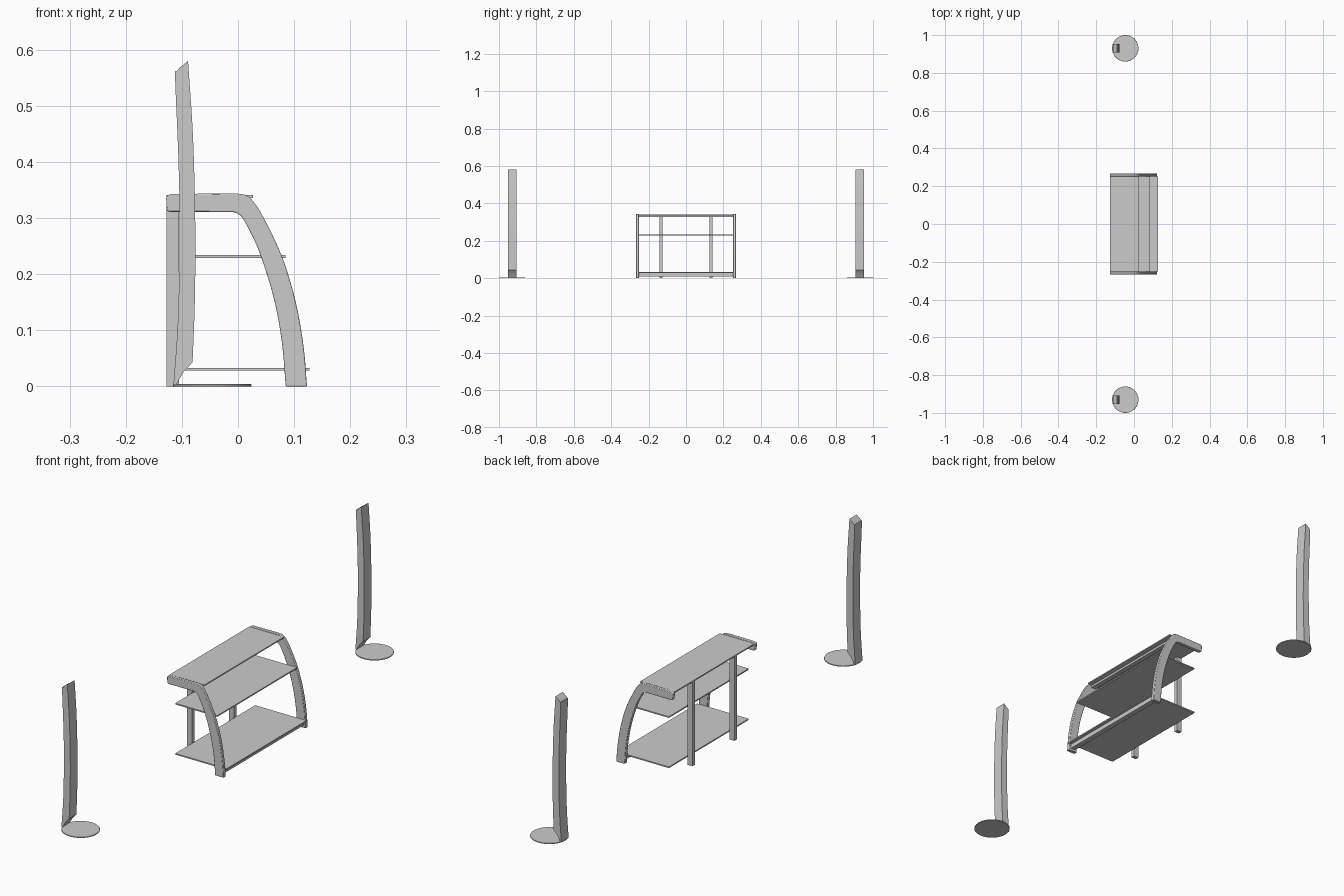
import bpy, bmesh
from mathutils import Vector

if "Cube" in bpy.data.objects:
    bpy.data.objects.remove(bpy.data.objects["Cube"])


def finish(name, bm, bevel=0.0):
    bmesh.ops.recalc_face_normals(bm, faces=bm.faces)
    mesh = bpy.data.meshes.new(name)
    bm.to_mesh(mesh)
    bm.free()
    ob = bpy.data.objects.new(name, mesh)
    bpy.context.collection.objects.link(ob)
    if bevel:
        mod = ob.modifiers.new("Bevel", 'BEVEL')
        mod.width = bevel
        mod.segments = 2
        mod.limit_method = 'ANGLE'
        mod.angle_limit = 0.7
    bpy.ops.object.select_all(action='DESELECT')
    bpy.context.view_layer.objects.active = ob
    ob.select_set(True)
    bpy.ops.object.shade_smooth_by_angle(angle=0.6)
    return ob


def box(name, x, y, z, bevel=0.0):
    bm = bmesh.new()
    bmesh.ops.create_cube(bm, size=1)
    for v in bm.verts:
        v.co = Vector([(r[0] + r[1]) / 2 + c * (r[1] - r[0])
                       for r, c in zip((x, y, z), v.co)])
    return finish(name, bm, bevel)


def smooth(points, steps=5):
    """Catmull-Rom curve through the points."""
    p = [Vector(q) for q in points]
    p = [2 * p[0] - p[1]] + p + [2 * p[-1] - p[-2]]
    out = []
    for a, b, c, d in zip(p, p[1:], p[2:], p[3:]):
        for i in range(steps):
            t = i / steps
            out.append(0.5 * (2 * b + (c - a) * t + (2 * a - 5 * b + 4 * c - d) * t * t
                              + (3 * b - a - 3 * c + d) * t ** 3))
    return out + [p[-2]]


def prism(name, outline, y0, y1, bevel=0.0):
    """Extrude an x-z outline along y."""
    bm = bmesh.new()
    face = bm.faces.new([bm.verts.new((q[0], y0, q[1])) for q in outline])
    ext = bmesh.ops.extrude_face_region(bm, geom=[face])
    verts = [g for g in ext['geom'] if isinstance(g, bmesh.types.BMVert)]
    bmesh.ops.translate(bm, verts=verts, vec=(0, y1 - y0, 0))
    return finish(name, bm, bevel)


# Arched side frame outline: front leg sweeping into the flat top arm
outer = smooth([(0.123, 0), (0.117, 0.07), (0.103, 0.15), (0.079, 0.23),
                (0.046, 0.30), (0.026, 0.331), (0.013, 0.341), (-0.003, 0.344)])
tail = [(-0.12, 0.343), (-0.127, 0.340), (-0.128, 0.335), (-0.127, 0.313), (-0.121, 0.311)]
inner = smooth([(-0.010, 0.311), (0.001, 0.307), (0.012, 0.294), (0.037, 0.242),
                (0.063, 0.16), (0.078, 0.08), (0.085, 0)])
arch = outer + tail + inner

# Tall speaker outline: gently bowed front and back, slanted ends
speaker = (smooth([(-0.081, 0.043), (-0.077, 0.15), (-0.076, 0.28), (-0.080, 0.44), (-0.089, 0.58)])
           + [(-0.104, 0.568)]
           + smooth([(-0.110, 0.561), (-0.112, 0.548), (-0.106, 0.40),
                     (-0.104, 0.27), (-0.107, 0.12), (-0.115, 0.003)])
           + [(-0.110, 0.003), (-0.097, 0.026)])

for side, s in (("left", -1), ("right", 1)):
    prism("side_frame_" + side, arch, *sorted((s * 0.252, s * 0.267)), bevel=0.002)
    # Back post
    box("back_post_" + side, (-0.127, -0.105), (s * 0.133 - 0.008, s * 0.133 + 0.008), (0, 0.336))
    # Speaker column on a thin round base
    prism("speaker_" + side, speaker, s * 0.93 - 0.023, s * 0.93 + 0.023)
    bm = bmesh.new()
    bmesh.ops.create_cone(bm, cap_ends=True, segments=48, radius1=0.07, radius2=0.07, depth=0.004)
    bmesh.ops.translate(bm, verts=bm.verts, vec=(-0.046, s * 0.93, 0.002))
    finish("speaker_base_" + side, bm, 0.001)

# Three thin shelves
for name, x0, x1, z in (("top", -0.127, 0.027, 0.336),
                        ("middle", -0.101, 0.085, 0.229),
                        ("bottom", -0.101, 0.127, 0.028)):
    box(name + "_shelf", (x0, x1), (-0.2525, 0.2525), (z, z + 0.005))

# Cross bars joining the two side frames
box("lower_cross_bar", (0.092, 0.114), (-0.253, 0.253), (0.010, 0.028))
box("upper_cross_bar", (-0.012, 0.008), (-0.253, 0.253), (0.327, 0.336))
